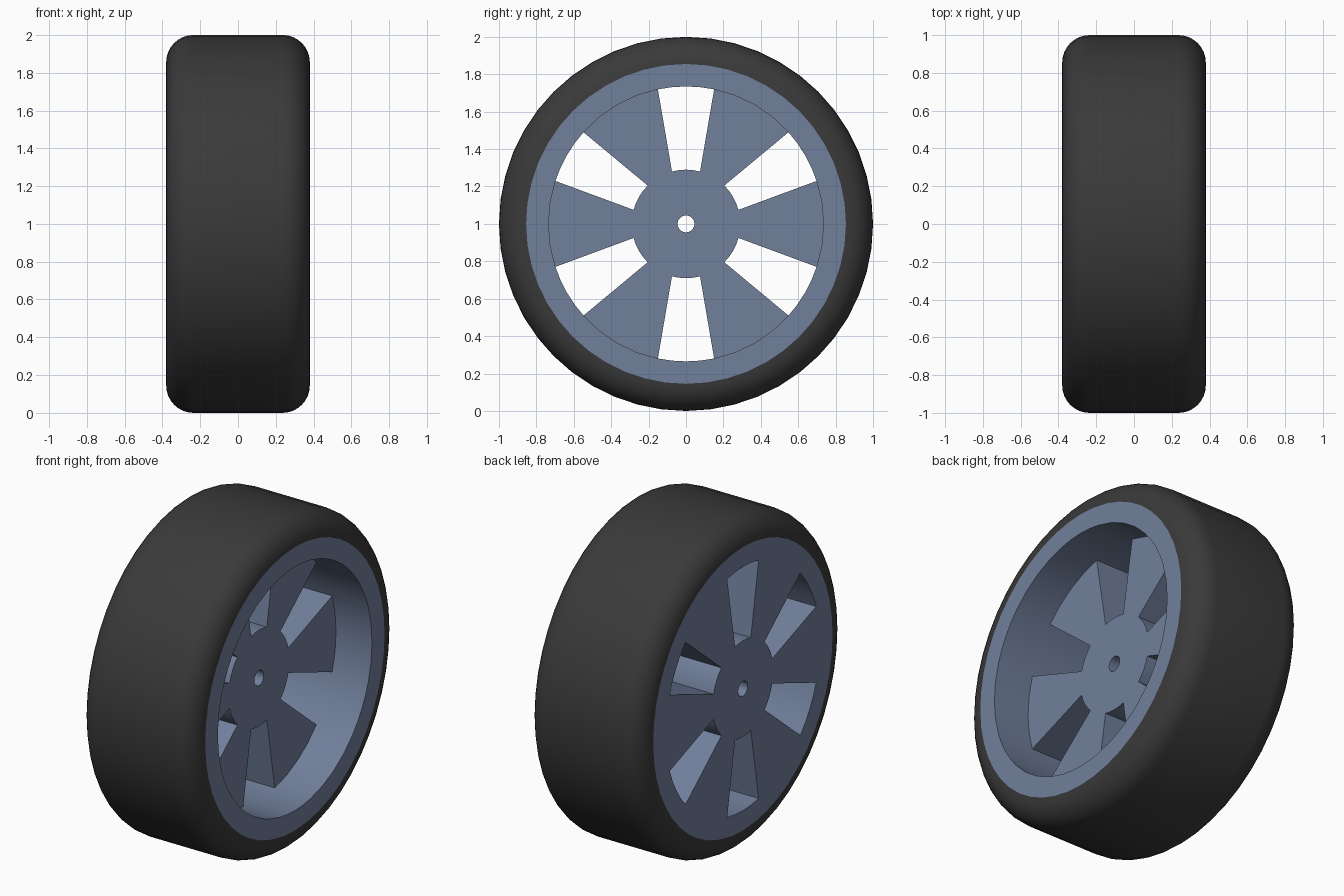
import bpy, bmesh, math

if "Cube" in bpy.data.objects:
    bpy.data.objects.remove(bpy.data.objects["Cube"])

SECTORS, COLS = 6, 8            # windows, and columns per sector (4 window + 4 spoke)
N = SECTORS * COLS
STEP = 2 * math.pi / N
CENTRE_Z = 1.0
HALF_W = 0.38
DISC_FRONT = 0.14               # recessed face of the spoke disc
R_BORE, R_HUB, R_WELL, R_RIM, R_TYRE = 0.045, 0.29, 0.735, 0.855, 1.0
CORNER = R_TYRE - R_RIM


def material(name, rgb):
    m = bpy.data.materials.new(name)
    m.diffuse_color = (*rgb, 1.0)
    m.use_nodes = True
    m.node_tree.nodes["Principled BSDF"].inputs["Base Color"].default_value = m.diffuse_color
    return m


def finish(name, bm, mat):
    bmesh.ops.recalc_face_normals(bm, faces=bm.faces)
    mesh = bpy.data.meshes.new(name)
    bm.to_mesh(mesh)
    bm.free()
    mesh.materials.append(mat)
    ob = bpy.data.objects.new(name, mesh)
    bpy.context.collection.objects.link(ob)
    bpy.ops.object.select_all(action='DESELECT')
    ob.select_set(True)
    bpy.context.view_layer.objects.active = ob
    bpy.ops.object.shade_smooth_by_angle(angle=math.radians(30))
    return ob


def ring(bm, x, r, angles):
    return [bm.verts.new((x, r * math.cos(a), CENTRE_Z + r * math.sin(a))) for a in angles]


def bridge(bm, a, b, cols=range(N)):
    for j in cols:
        k = (j + 1) % N
        bm.faces.new((a[j], a[k], b[k], b[j]))


rubber = material("black rubber", (0.042, 0.042, 0.042))
metal = material("blue grey metal", (0.165, 0.215, 0.33))

# Tyre: rounded profile turned around the x axis
uniform = [math.pi / 2 + (j - 2) * STEP for j in range(N)]
profile = []
for i in range(9):
    t = math.pi / 2 * i / 8
    profile.append((HALF_W - CORNER + CORNER * math.cos(t), R_RIM + CORNER * math.sin(t)))
profile += [(-x, r) for x, r in reversed(profile)]
bm = bmesh.new()
rings = [ring(bm, x, r, uniform) for x, r in profile]
for i in range(len(rings)):
    bridge(bm, rings[i], rings[(i + 1) % len(rings)])
finish("tyre", bm, rubber)

# Wheel rim: columns 0-3 of each sector are window, 4-7 are spoke
HALF_WINDOW = math.radians(11.8)


def well_angle(j):
    s, c = divmod(j, COLS)
    mid = math.pi / 2 + s * math.pi / 3
    if c <= 4:
        return mid + (c - 2) / 2 * HALF_WINDOW
    return mid + HALF_WINDOW + (c - 4) / 4 * (math.pi / 3 - 2 * HALF_WINDOW)


tapered = [well_angle(j) for j in range(N)]
window = [j for j in range(N) if j % COLS < 4]
spoke = [j for j in range(N) if j % COLS >= 4]

bm = bmesh.new()
bore_f, bore_b = (ring(bm, x, R_BORE, uniform) for x in (DISC_FRONT, -HALF_W))
hub_f, hub_b = (ring(bm, x, R_HUB, uniform) for x in (DISC_FRONT, -HALF_W))
well_o, well_f, well_b = (ring(bm, x, R_WELL, tapered) for x in (HALF_W, DISC_FRONT, -HALF_W))
rim_o, rim_b = (ring(bm, x, R_RIM, uniform) for x in (HALF_W, -HALF_W))

bridge(bm, bore_f, bore_b)              # axle hole
bridge(bm, bore_f, hub_f)               # hub faces
bridge(bm, bore_b, hub_b)
bridge(bm, hub_f, well_f, spoke)        # spoke faces
bridge(bm, hub_b, well_b, spoke)
bridge(bm, well_b, rim_b)               # rim faces and walls
bridge(bm, well_o, rim_o)
bridge(bm, well_o, well_f)
bridge(bm, rim_o, rim_b)
bridge(bm, hub_f, hub_b, window)        # window ends
bridge(bm, well_f, well_b, window)
for s in range(SECTORS):                # window sides
    for j in (s * COLS, s * COLS + 4):
        bm.faces.new((hub_f[j], well_f[j], well_b[j], hub_b[j]))
finish("wheel_rim", bm, metal)
